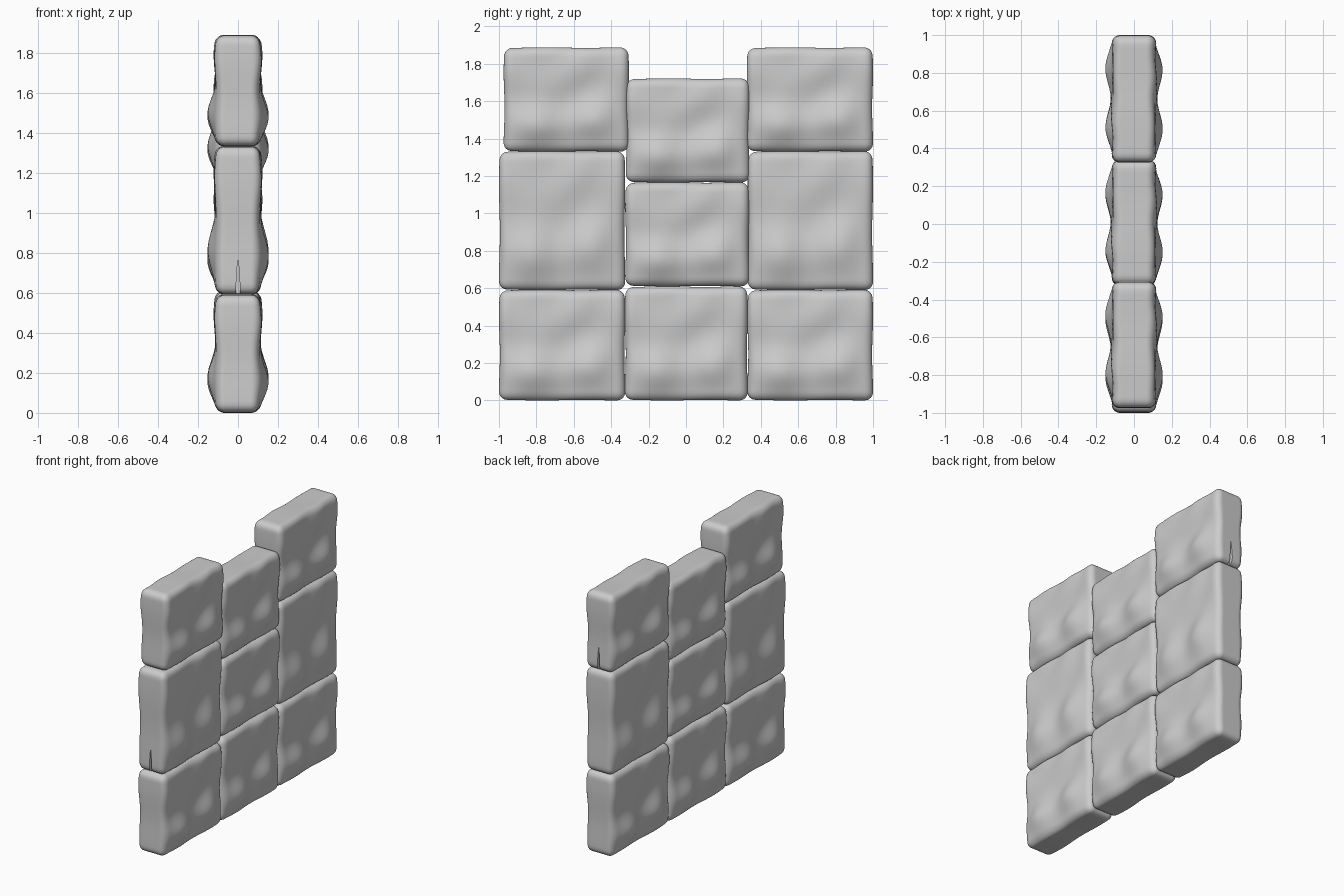
import bpy, bmesh
from math import sin, exp, pi, hypot
from mathutils import Vector

if "Cube" in bpy.data.objects:
    bpy.data.objects.remove(bpy.data.objects["Cube"])

R = 0.045      # edge rounding
HX = 0.12      # nominal half thickness


def half_thickness(u, v):
    """Hewn stone relief: u across (-1..1), v up (0..1)."""
    bulge = sum(0.047 * exp(-((u - c) / 0.36) ** 2 - ((v - 0.28) / 0.2) ** 2)
                for c in (-0.48, 0.48))
    crown = 0.014 * exp(-((v - 0.82) / 0.2) ** 2)
    fold = sin(15 * hypot((u + 0.45) * 0.6, v - 1.15))
    ripple = 0.005 * fold * (1 - u * u * 0.6)
    return 0.103 + bulge + crown + ripple


def stone_block(name, y0, y1, z0, z1):
    half = Vector((HX, (y1 - y0) / 2, (z1 - z0) / 2))
    inner = half - Vector((R, R, R))
    bm = bmesh.new()
    bmesh.ops.create_cube(bm, size=2)
    bmesh.ops.subdivide_edges(bm, edges=bm.edges[:], cuts=27, use_grid_fill=True)
    for vert in bm.verts:
        # crowd the grid towards the edges, then round them off
        q = Vector([(0.5 * c + 0.5 * sin(c * pi / 2)) * h for c, h in zip(vert.co, half)])
        core = Vector([max(-i, min(i, c)) for c, i in zip(q, inner)])
        d = q - core
        if d.length > 1e-6:
            q = core + d.normalized() * R
        # bulging faces, the back relief turned half round from the front
        u, v = q.y / half.y, (q.z / half.z + 1) / 2
        side = q.x / HX
        h = (half_thickness(u, v) * (1 + side) + half_thickness(-u, v) * (1 - side)) / 2
        q.x *= h / HX
        # slightly uneven outline
        q.y -= 0.005 * u * (1 - sin(v * 9 + 1)) * 0.5
        q.z -= 0.003 * (2 * v - 1) * (1 + sin(u * 5)) * 0.5
        vert.co = q
    mesh = bpy.data.meshes.new(name)
    bm.to_mesh(mesh)
    bm.free()
    mesh.shade_smooth()
    obj = bpy.data.objects.new(name, mesh)
    obj.location = (0, (y0 + y1) / 2, (z0 + z1) / 2)
    bpy.context.collection.objects.link(obj)
    return obj


def crack(block, y, z):
    """Narrow wedge-shaped crack cut into an end face."""
    bm = bmesh.new()
    pts = [(-0.009, -0.03), (0.009, -0.03), (0.009, 0.06), (0.002, 0.17), (-0.002, 0.17), (-0.009, 0.06)]
    face = bm.faces.new([bm.verts.new((x, y - 0.03, z + dz)) for x, dz in pts])
    ext = bmesh.ops.extrude_face_region(bm, geom=[face])
    bmesh.ops.translate(bm, vec=(0, 0.06, 0),
                        verts=[g for g in ext["geom"] if isinstance(g, bmesh.types.BMVert)])
    bmesh.ops.recalc_face_normals(bm, faces=bm.faces[:])
    mesh = bpy.data.meshes.new("crack_cutter")
    bm.to_mesh(mesh)
    bm.free()
    cutter = bpy.data.objects.new("crack_cutter", mesh)
    bpy.context.collection.objects.link(cutter)
    cutter.hide_render = True
    cutter.hide_set(True)
    mod = block.modifiers.new("crack", 'BOOLEAN')
    mod.operation = 'DIFFERENCE'
    mod.object = cutter


# Three columns of three blocks, the middle one lower
blocks = {
    "bottom_left": (-1.0, -0.325, 0.0, 0.592),
    "middle_left": (-1.0, -0.325, 0.59, 1.333),
    "top_left": (-0.975, -0.305, 1.33, 1.888),
    "bottom_centre": (-0.327, 0.33, 0.0, 0.61),
    "middle_centre": (-0.325, 0.338, 0.61, 1.167),
    "top_centre": (-0.322, 0.34, 1.165, 1.722),
    "bottom_right": (0.328, 1.0, 0.0, 0.592),
    "middle_right": (0.33, 1.0, 0.59, 1.333),
    "top_right": (0.325, 1.0, 1.33, 1.888),
}
stones = {k: stone_block("stone_" + k, *dims) for k, dims in blocks.items()}

# Small cracks on the outer ends
crack(stones["middle_left"], -1.0, 0.59)
crack(stones["top_right"], 1.0, 1.33)
